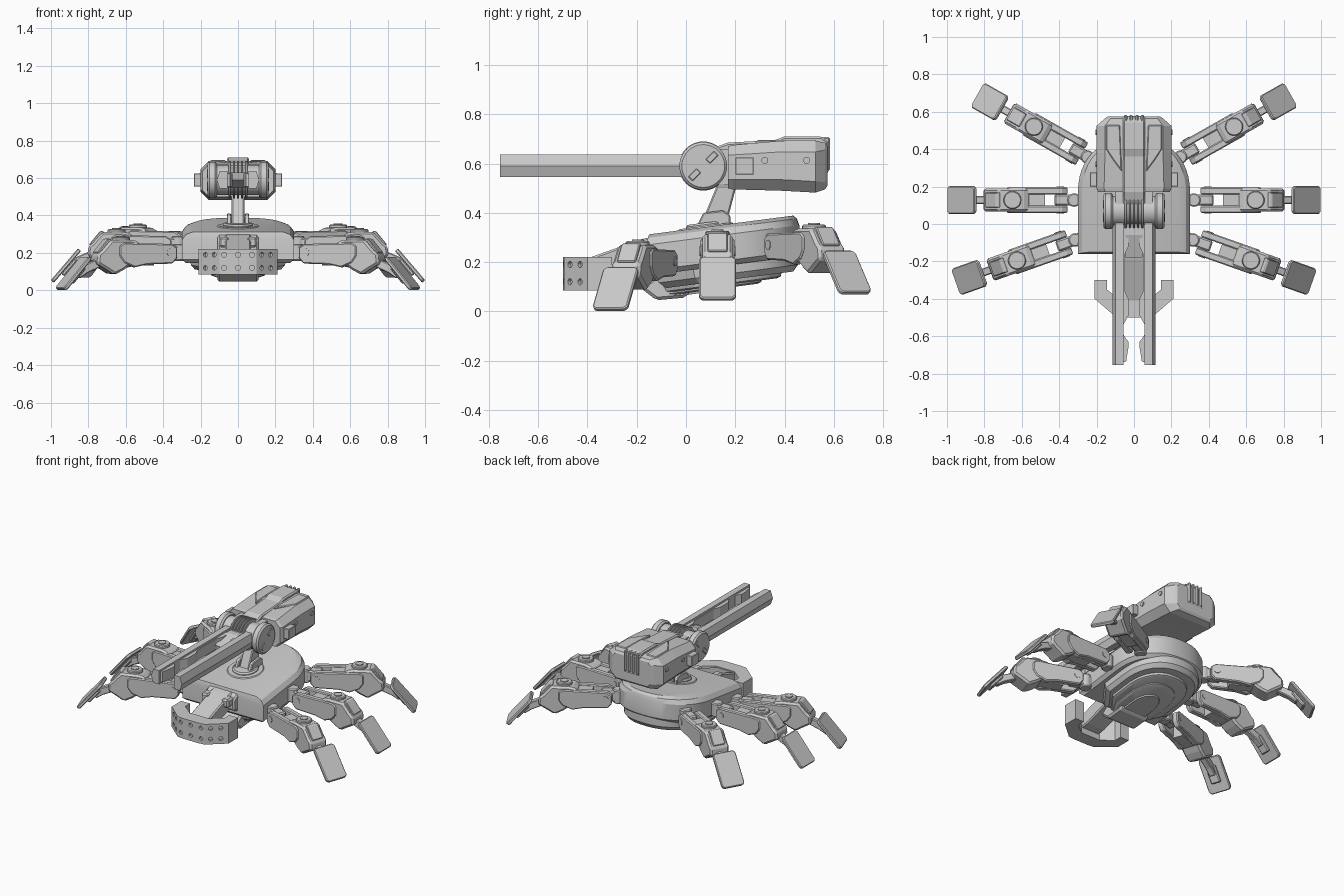
import bpy, bmesh, math
from mathutils import Matrix, Vector

ID = Matrix.Identity(4)
FLIP = Matrix.Scale(-1, 4, (1, 0, 0))
SLOPE = Matrix.Identity(4)
SLOPE[2][1] = 0.13          # hull leans nose-down


def finish(name, bm, M=ID, bevel=0.0, smooth=False):
    bm.transform(M)
    bmesh.ops.recalc_face_normals(bm, faces=bm.faces)
    me = bpy.data.meshes.new(name)
    bm.to_mesh(me)
    bm.free()
    ob = bpy.data.objects.new(name, me)
    bpy.context.collection.objects.link(ob)
    if bevel:
        mod = ob.modifiers.new("bevel", 'BEVEL')
        mod.width, mod.segments = bevel, 1
        mod.limit_method, mod.angle_limit = 'ANGLE', math.radians(35)
    if smooth:
        bpy.ops.object.select_all(action='DESELECT')
        ob.select_set(True)
        bpy.context.view_layer.objects.active = ob
        bpy.ops.object.shade_smooth_by_angle(angle=math.radians(25))
    return ob


def loft(name, rings, M=ID, bevel=0.0, smooth=False):
    bm = bmesh.new()
    vs = [[bm.verts.new(p) for p in r] for r in rings]
    n = len(vs[0])
    for a, b in zip(vs, vs[1:]):
        for i in range(n):
            bm.faces.new((a[i], a[(i + 1) % n], b[(i + 1) % n], b[i]))
    bm.faces.new(vs[0][::-1])
    bm.faces.new(vs[-1])
    return finish(name, bm, M, bevel, smooth)


def prism(name, pts, axis, lo, hi, M=ID, bevel=0.0):
    put = {'x': lambda p, h: (h, p[0], p[1]), 'y': lambda p, h: (p[0], h, p[1]),
           'z': lambda p, h: (p[0], p[1], h)}[axis]
    return loft(name, [[put(p, h) for p in pts] for h in (lo, hi)], M, bevel)


def box(name, x, y, z, M=ID, bevel=0.0):
    return prism(name, [(x[0], y[0]), (x[1], y[0]), (x[1], y[1]), (x[0], y[1])], 'z', *z, M, bevel)


def cyl(name, c, r, h, axis='z', M=ID, bevel=0.0, n=32):
    rot = {'z': ID, 'x': Matrix.Rotation(math.pi / 2, 4, 'Y'), 'y': Matrix.Rotation(math.pi / 2, 4, 'X')}[axis]
    bm = bmesh.new()
    bmesh.ops.create_cone(bm, cap_ends=True, segments=n, radius1=r, radius2=r, depth=h,
                          matrix=Matrix.Translation(c) @ rot)
    return finish(name, bm, M, bevel, True)


SIDES = (("right", ID), ("left", FLIP))

# hull: straight nose, rounded tail; each ring is height, width scale, front y, back y


def hull_ring(z, sx, front, back, nose):
    pts = [(nose, 0.0), (0.3, 0.26)]
    for i in range(25):
        t = math.pi * i / 24
        c, s = math.cos(t), math.sin(t)
        pts.append((0.3 * math.copysign(abs(c) ** 0.87, c), 0.515 + 0.485 * s ** 0.87))
    pts += [(-0.3, 0.26), (-nose, 0.0)]
    return [(x * sx, front + y * (back - front), z) for x, y in pts]


def hull(name, nose, layers):
    return loft(name, [hull_ring(*l, nose) for l in layers], SLOPE, smooth=True)


hull("hull_shell", 0.3, [(0.165, 0.93, -0.14, 0.44), (0.185, 1, -0.16, 0.46), (0.29, 1, -0.16, 0.46),
                         (0.318, 0.93, -0.155, 0.45), (0.332, 0.8, -0.15, 0.435)])
hull("keel_outer", 0.17, [(0.2, 0.86, -0.13, 0.455), (0.13, 0.84, -0.11, 0.455), (0.105, 0.77, -0.08, 0.435)])
hull("keel_rim", 0.16, [(0.12, 0.66, -0.1, 0.39), (0.092, 0.64, -0.09, 0.385), (0.086, 0.6, -0.08, 0.37)])
hull("keel_mid", 0.2, [(0.1, 0.5, -0.1, 0.31), (0.08, 0.48, -0.1, 0.305), (0.074, 0.44, -0.09, 0.29)])
hull("keel_core", 0.25, [(0.09, 0.3, -0.1, 0.21), (0.066, 0.27, -0.1, 0.2)])
prism("keel_scoop", [(-0.185, 0.095), (-0.12, 0.045), (0.0, 0.056), (0.06, 0.15), (-0.1, 0.16)],
      'x', -0.11, 0.11, bevel=0.012)
prism("nose_plate", [(-0.12, 0.315), (-0.2, 0.27), (-0.2, 0.2), (-0.12, 0.16)], 'x', -0.11, 0.11, bevel=0.01)

# front launcher block on a bracket
prism("launcher_bracket", [(-0.15, 0.3), (-0.19, 0.29), (-0.4, 0.215), (-0.45, 0.2), (-0.45, 0.12),
                           (-0.36, 0.13), (-0.15, 0.2)], 'x', -0.07, 0.07, bevel=0.008)
for s, M in SIDES:
    box("bracket_hinge_" + s, (0.05, 0.1), (-0.25, -0.18), (0.23, 0.285), M, 0.01)
half = [(0.06, -0.5), (0.1, -0.495), (0.21, -0.4), (0.21, -0.3), (0.145, -0.3), (0.145, -0.35), (0.07, -0.41)]
launcher = prism("launcher_block", half + [(-x, y) for x, y in half[::-1]], 'z', 0.085, 0.22)
cut = bmesh.new()
holes = [((x, -0.499), (0, -1)) for x in (-0.075, 0.0, 0.075)]
for sx in (1, -1):
    holes += [((sx * (0.1 + 0.11 * t), -0.495 + 0.095 * t), (sx * 0.65, -0.76)) for t in (0.25, 0.68)]
for (x, y), d in holes:
    q = Vector((d[0], d[1], 0)).to_track_quat('Z', 'Y').to_matrix().to_4x4()
    for z in (0.12, 0.19):
        bmesh.ops.create_cone(cut, cap_ends=True, segments=14, radius1=0.013, radius2=0.013, depth=0.03,
                              matrix=Matrix.Translation((x, y, z)) @ q)
cutter = finish("launcher_hole_cutter", cut)
cutter.hide_render = True
cutter.hide_viewport = True
mod = launcher.modifiers.new("holes", 'BOOLEAN')
mod.operation, mod.object, mod.solver = 'DIFFERENCE', cutter, 'EXACT'

# turntable and leaning neck
cyl("turntable", (0, 0.08, 0.322), 0.115, 0.03, M=SLOPE, bevel=0.008)
cyl("turntable_hub", (0, 0.08, 0.335), 0.08, 0.03, M=SLOPE, bevel=0.008)
prism("neck", [(0.055, 0.34), (0.16, 0.34), (0.205, 0.51), (0.125, 0.51)], 'x', -0.034, 0.034, bevel=0.006)
for s, M in SIDES:
    prism("neck_lug_" + s, [(0.04, 0.34), (0.18, 0.35), (0.18, 0.39), (0.15, 0.41), (0.07, 0.4)],
          'x', 0.036, 0.06, M, 0.005)

# turret housing: lofted eight-sided sections


def section(y, w, lo, hi, c):
    r = [(w - c, lo), (w, lo + c), (w, hi - c), (w - c, hi)]
    return [(x, y, z) for x, z in r + [(-x, z) for x, z in r[::-1]]]


loft("turret_housing", [section(0.17, 0.19, 0.5, 0.67, 0.035), section(0.19, 0.2, 0.495, 0.675, 0.04),
                        section(0.38, 0.2, 0.49, 0.692, 0.045), section(0.525, 0.2, 0.482, 0.692, 0.045),
                        section(0.565, 0.155, 0.495, 0.685, 0.03), section(0.575, 0.14, 0.51, 0.67, 0.02)])
prism("turret_spine", [(0.1, 0.66), (0.17, 0.685), (0.36, 0.695), (0.4, 0.71), (0.55, 0.71), (0.578, 0.69),
                       (0.578, 0.56), (0.5, 0.52), (0.12, 0.6)], 'x', -0.06, 0.06, bevel=0.008)
for i in range(4):
    x = -0.045 + 0.03 * i
    box("spine_fin", (x - 0.009, x + 0.009), (0.53, 0.584), (0.57, 0.708), bevel=0.006)
for s, M in SIDES:
    prism("turret_top_panel_" + s, [(0.065, 0.28), (0.075, 0.53), (0.15, 0.53), (0.15, 0.4), (0.11, 0.34)],
          'z', 0.675, 0.696, M, 0.005)
    box("side_nub_" + s, (0.18, 0.236), (0.2, 0.275), (0.555, 0.625), M, 0.003)
    for y in (0.32, 0.49):
        cyl("side_bolt_" + s, (0.2, y, 0.613), 0.014, 0.014, 'x', M, n=16)
    # shoulder drums and slotted caps
    cyl("drum_cap_" + s, (0.138, 0.07, 0.59), 0.097, 0.05, 'x', M, 0.01)
    R = M @ Matrix.Translation((0, 0.07, 0.59)) @ Matrix.Rotation(math.radians(45), 4, 'X')
    for y in (-0.05, 0.05):
        box("cap_key_" + s, (0.16, 0.167), (y - 0.024, y + 0.024), (-0.013, 0.013), R, 0.003)
    # gun rails with wedge-shaped outer face and inner pads
    loft("gun_rail_" + s, [[(x, y, z) for x, z in ((0.055, 0.545), (0.098, 0.545), (0.114, 0.59),
                            (0.098, 0.637), (0.055, 0.637))] for y in (-0.755, 0.07)], M)
    prism("rail_pad_front_" + s, [(0.058, -0.74), (0.042, -0.735), (0.03, -0.66), (0.03, -0.63), (0.058, -0.59)],
          'z', 0.555, 0.625, M)
    prism("rail_pad_rear_" + s, [(0.058, -0.54), (0.03, -0.49), (0.03, -0.4), (0.048, -0.36), (0.048, -0.16),
                                 (0.03, -0.12), (0.03, 0), (0.058, 0)], 'z', 0.555, 0.625, M)
cyl("drum_core", (0, 0.07, 0.59), 0.08, 0.24, 'x')
for i in range(5):
    cyl("drum_rib", (-0.044 + 0.022 * i, 0.07, 0.59), 0.1, 0.012, 'x', bevel=0.003)
prism("drum_bridge", [(0.08, 0.52), (0.08, 0.66), (0.2, 0.66), (0.2, 0.51)], 'x', -0.1, 0.1)
prism("breech_wedge", [(-0.18, 0.59), (-0.06, 0.55), (0, 0.55), (0, 0.63), (-0.06, 0.63)], 'x', -0.045, 0.045)

# six legs: hip place, yaw, height offset; x runs outward along the leg
LEGS = (("front", 0.3, -0.08, -19.5, -0.042), ("middle", 0.305, 0.128, 0, 0.0), ("rear", 0.235, 0.35, 29.5, 0.025))
for leg, hx, hy, ang, dz in LEGS:
    L = Matrix.Translation((hx, hy, dz)) @ Matrix.Rotation(math.radians(ang), 4, 'Z')
    for s, F in SIDES:
        M, t = F @ L, f"_{leg}_{s}"
        cyl("hip_pivot" + t, (0.015, 0, 0.245), 0.036, 0.09, M=M, bevel=0.006, n=20)
        box("hip_link" + t, (-0.03, 0.12), (-0.03, 0.03), (0.21, 0.28), M, 0.008)
        thigh = [(0.05, 0.215), (0.075, 0.185), (0.22, 0.18), (0.29, 0.165), (0.35, 0.19), (0.375, 0.225),
                 (0.375, 0.28), (0.35, 0.295), (0.08, 0.29), (0.05, 0.27)]
        for lo, hi in ((0.03, 0.069), (-0.069, -0.03)):
            prism("thigh_beam" + t, thigh, 'y', lo, hi, M, 0.006)
        box("thigh_web" + t, (0.17, 0.34), (-0.034, 0.034), (0.175, 0.285), M)
        cyl("hip_pin" + t, (0.09, 0, 0.245), 0.02, 0.145, 'y', M, n=16)
        prism("shin" + t, [(0.25, 0.28), (0.27, 0.305), (0.31, 0.312), (0.42, 0.312), (0.47, 0.255), (0.495, 0.235),
                           (0.5, 0.185), (0.44, 0.15), (0.4, 0.125), (0.35, 0.15), (0.28, 0.2)],
              'y', -0.062, 0.062, M, 0.012)
        prism("shin_guard" + t, [(0.39, 0.29), (0.42, 0.319), (0.435, 0.314), (0.492, 0.245), (0.47, 0.23)],
              'y', -0.04, 0.04, M, 0.004)
        cyl("knee_disc" + t, (0.345, 0, 0.316), 0.048, 0.022, M=M, bevel=0.005, n=24)
        cyl("knee_bolt" + t, (0.345, 0, 0.326), 0.024, 0.014, M=M, n=16)
        prism("ankle" + t, [(0.46, 0.22), (0.56, 0.178), (0.6, 0.13), (0.585, 0.105), (0.54, 0.135), (0.46, 0.17)],
              'y', -0.021, 0.021, M, 0.005)
        # foot plate with clipped corners, lying at about fifty degrees
        d = math.atan2(0.16, 0.137)
        P = M @ Matrix.Translation((0.615, 0, 0.132)) @ Matrix.Rotation(d, 4, 'Y')
        a, w, c = 0.112, 0.075, 0.014
        prism("foot_plate" + t, [(a - c, -w), (a, c - w), (a, w - c), (a - c, w), (c - a, w), (-a, w - c),
                                 (-a, c - w), (c - a, -w)], 'z', -0.011, 0.011, P, 0.005)
        box("foot_mount" + t, (-0.06, 0.05), (-0.032, 0.032), (-0.03, -0.008), P, 0.006)
